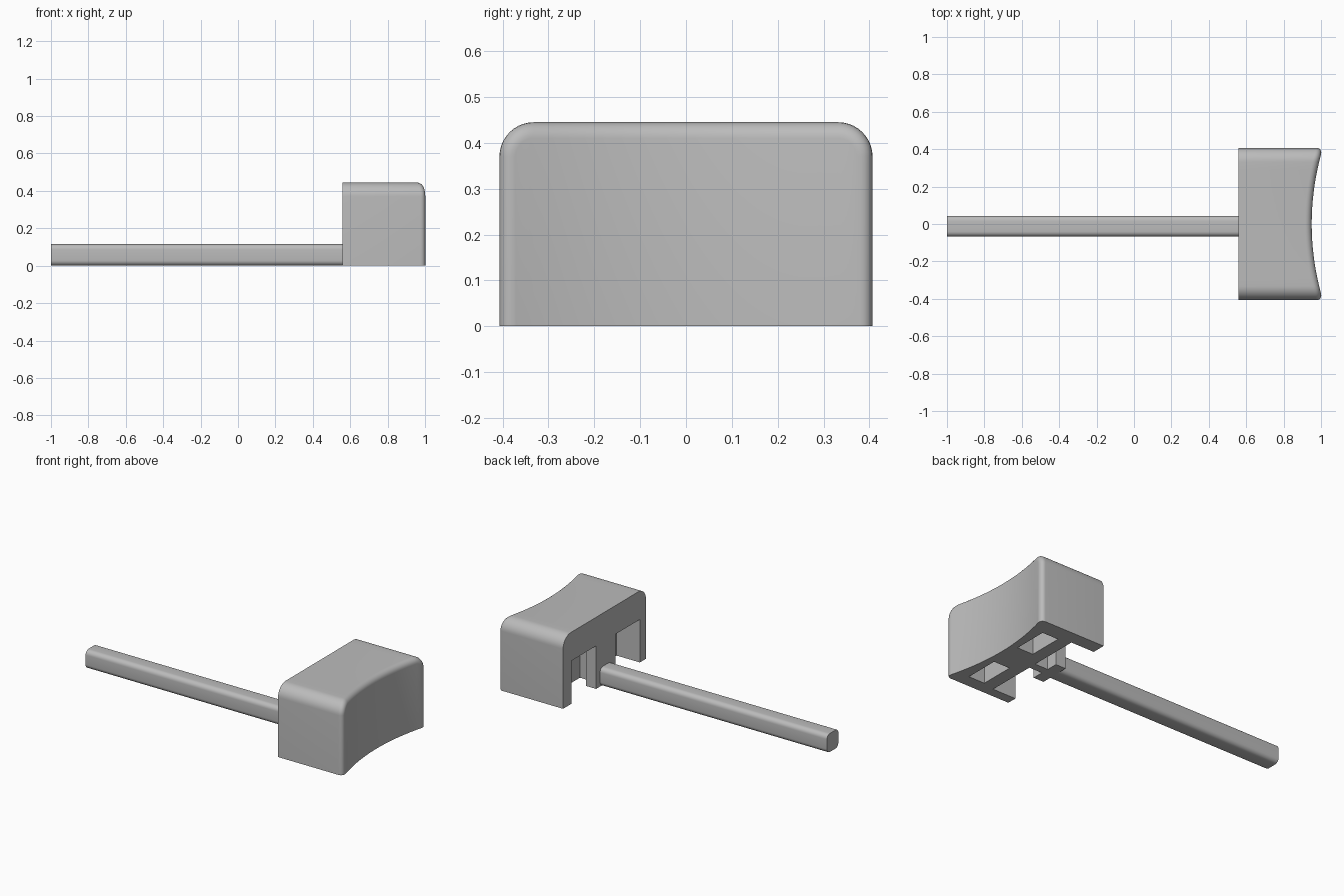
import bpy, bmesh, math

cube = bpy.data.objects.get("Cube")
if cube:
    bpy.data.objects.remove(cube, do_unlink=True)

grey = bpy.data.materials.new("light_grey")
grey.use_nodes = True
grey.diffuse_color = (0.5, 0.5, 0.5, 1)
grey.node_tree.nodes["Principled BSDF"].inputs["Base Color"].default_value = (0.5, 0.5, 0.5, 1)

BACK, HALF_W, HEIGHT = 0.56, 0.407, 0.445
CORNER, FILLET, MID_Y = 0.075, 0.035, -0.012


def make_object(name, bm):
    bmesh.ops.recalc_face_normals(bm, faces=bm.faces[:])
    mesh = bpy.data.meshes.new(name)
    bm.to_mesh(mesh)
    bm.free()
    mesh.materials.append(grey)
    obj = bpy.data.objects.new(name, mesh)
    bpy.context.collection.objects.link(obj)
    return obj


def activate(obj):
    bpy.ops.object.select_all(action='DESELECT')
    obj.select_set(True)
    bpy.context.view_layer.objects.active = obj


def smooth(obj):
    activate(obj)
    bpy.ops.object.shade_smooth_by_angle(angle=math.radians(30))


def arch(inset):
    """Round-shouldered arch outline in y and z, from one foot to the other."""
    r, w = CORNER - inset, HALF_W - CORNER
    top = HEIGHT - CORNER
    right = [(w + r * math.cos(a), top + r * math.sin(a))
             for a in (math.pi / 2 * i / 10 for i in range(11))]
    flat = [(w - 2 * w * i / 16, top + r) for i in range(1, 16)]
    left = [(-y, z) for y, z in reversed(right)]
    return [(HALF_W - inset, 0)] + right + flat + left + [(inset - HALF_W, 0)]


def hollow_x(y):
    return 0.95 + 0.05 * (y / 0.372) ** 2


# Head: arch rings lofted forward, rounded into the hollow striking face
bm = bmesh.new()
rings = [[bm.verts.new((BACK, y, z)) for y, z in arch(0)]]
for i in range(7):
    a = math.pi / 2 * i / 6
    inset = FILLET * (1 - math.cos(a))
    back_off = FILLET * (1 - math.sin(a))
    rings.append([bm.verts.new((hollow_x(y) - back_off, y, z)) for y, z in arch(inset)])
for r0, r1 in zip(rings, rings[1:]):
    for i in range(len(r0) - 1):
        bm.faces.new((r0[i], r0[i + 1], r1[i + 1], r1[i]))
bm.faces.new(rings[0])

# Hollow face in vertical strips, then the flat underside
front = rings[-1]
feet = [front[0]] + [bm.verts.new((v.co.x, v.co.y, 0)) for v in front[2:-2]] + [front[-1]]
tops = front[1:-1]
for i in range(len(tops) - 1):
    bm.faces.new((tops[i], tops[i + 1], feet[i + 1], feet[i]))
bm.faces.new([r[0] for r in rings] + feet[1:-1] + [r[-1] for r in reversed(rings)])
head = make_object("head", bm)


# Underside recesses: two L-shaped bays beside a T rib, and two pockets
def add_prism(bm, points, side):
    low = [bm.verts.new((x, MID_Y + side * y, -0.1)) for x, y in points]
    face = bm.faces.new(low)
    new = bmesh.ops.extrude_face_region(bm, geom=[face])["geom"]
    for v in new:
        if isinstance(v, bmesh.types.BMVert):
            v.co.z = 0.267


bay = [(0.5, 0.335), (0.72, 0.335), (0.72, 0.025), (0.63, 0.025), (0.63, 0.095), (0.5, 0.095)]
pocket = [(0.8, 0.1), (0.91, 0.1), (0.91, 0.315), (0.8, 0.315)]
bm = bmesh.new()
for side in (1, -1):
    add_prism(bm, bay, side)
    add_prism(bm, pocket, side)
cutter = make_object("recess_cutter", bm)
cutter.hide_render = True
cut = head.modifiers.new("recesses", 'BOOLEAN')
cut.operation = 'DIFFERENCE'
cut.solver = 'EXACT'
cut.object = cutter
activate(head)
bpy.ops.object.modifier_apply(modifier=cut.name)
bpy.data.objects.remove(cutter, do_unlink=True)
smooth(head)

# Handle: long square bar with rounded lengthwise edges
bm = bmesh.new()
bmesh.ops.create_cube(bm, size=1)
for v in bm.verts:
    v.co.x = BACK + 0.01 if v.co.x > 0 else -1
    v.co.y = MID_Y + v.co.y * 0.112
    v.co.z = (v.co.z + 0.5) * 0.115
long_edges = [e for e in bm.edges if abs(e.verts[0].co.x - e.verts[1].co.x) > 1]
bmesh.ops.bevel(bm, geom=long_edges, offset=0.028, segments=6, profile=0.5, affect='EDGES')
smooth(make_object("handle", bm))
